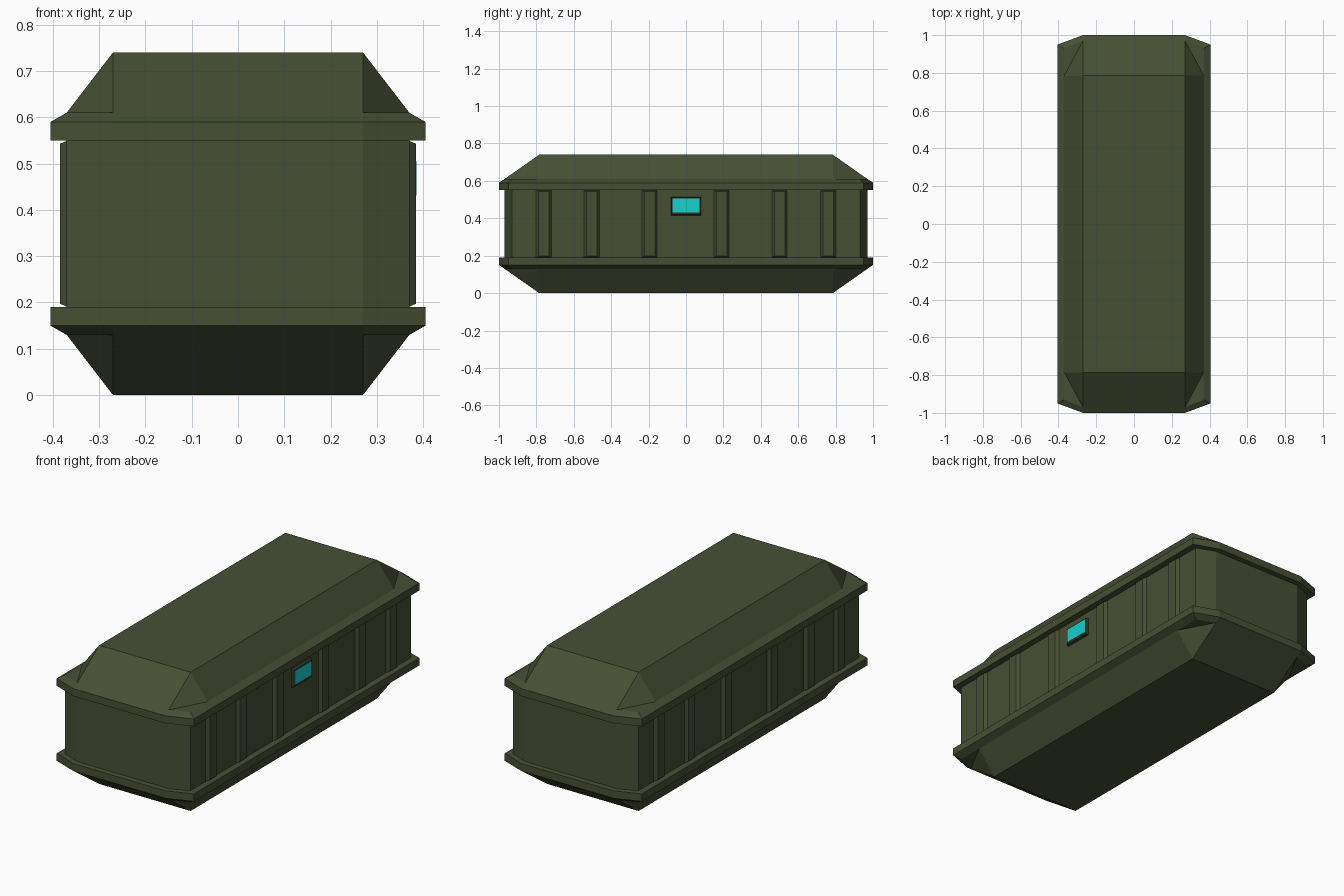
import bpy, bmesh
from mathutils import Vector

if "Cube" in bpy.data.objects:
    bpy.data.objects.remove(bpy.data.objects["Cube"])

MID = 0.37  # height of the horizontal symmetry plane


def material(name, color):
    m = bpy.data.materials.new(name)
    m.diffuse_color = color
    m.use_nodes = True
    m.node_tree.nodes["Principled BSDF"].inputs["Base Color"].default_value = m.diffuse_color
    return m


GREEN = material("olive_green", (0.062, 0.078, 0.034, 1))
DARK = material("dark_green", (0.03, 0.04, 0.018, 1))
CYAN = material("cyan", (0.01, 0.62, 0.60, 1))


def finish(bm, name, mat, loc=(0, 0, 0)):
    me = bpy.data.meshes.new(name)
    bm.to_mesh(me)
    bm.free()
    me.materials.append(mat)
    ob = bpy.data.objects.new(name, me)
    ob.location = loc
    bpy.context.collection.objects.link(ob)
    return ob


# Hull: one eighth lofted from rings, then mirrored on all three axes
def ring(bm, x, y, yc, z):
    pts = [(0, y), (0.27, y), (x, yc), (x, 0.785), (x, 0)]
    return [bm.verts.new((px, py, z - MID)) for px, py in pts]


bm = bmesh.new()
inner, outer = (0.37, 0.97, 0.93), (0.405, 1.0, 0.95)
rings = [ring(bm, *s, z) for s, z in
         [(inner, MID), (inner, 0.55), (outer, 0.55), (outer, 0.59), (inner, 0.61)]]
for lo, hi in zip(rings, rings[1:]):
    for i in range(4):
        bm.faces.new((lo[i], hi[i], hi[i + 1], lo[i + 1]))
# sloped cap with triangular corner facets
r = rings[-1]
t = [bm.verts.new((x, y, 0.74 - MID)) for x, y in
     [(0, 0.785), (0.27, 0.785), (0.27, 0), (0, 0)]]
for f in [(r[0], t[0], t[1], r[1]), (r[1], t[1], r[3]), (r[1], r[3], r[2]),
          (r[3], t[1], t[2], r[4]), (t[0], t[3], t[2], t[1])]:
    bm.faces.new(f)
hull = finish(bm, "crate_hull", GREEN, (0, 0, MID))
mod = hull.modifiers.new("mirror", 'MIRROR')
mod.use_axis = (True, True, True)


# Bevelled block standing out from a side wall
def side_block(name, mat, side, y, z, base, top, x0, x1):
    bm = bmesh.new()
    bmesh.ops.create_cube(bm, size=1)
    for v in bm.verts:
        w, h = top if v.co.x > 0 else base
        v.co = Vector((side * (x1 if v.co.x > 0 else x0),
                       y + v.co.y * w, z + v.co.z * h))
    bmesh.ops.recalc_face_normals(bm, faces=bm.faces)
    return finish(bm, name, mat)


# Ribs along both long sides
for side in (-1, 1):
    for y in (-0.76, -0.505, -0.195, 0.19, 0.5, 0.76):
        side_block("side_rib", GREEN, side, y, MID,
                   (0.086, 0.36), (0.056, 0.345), 0.368, 0.385)

# Display on the right side only
side_block("display_frame", DARK, 1, 0, 0.465, (0.16, 0.10), (0.15, 0.09), 0.368, 0.384)
side_block("display_panel", CYAN, 1, 0, 0.468, (0.142, 0.074), (0.142, 0.074), 0.37, 0.3855)
